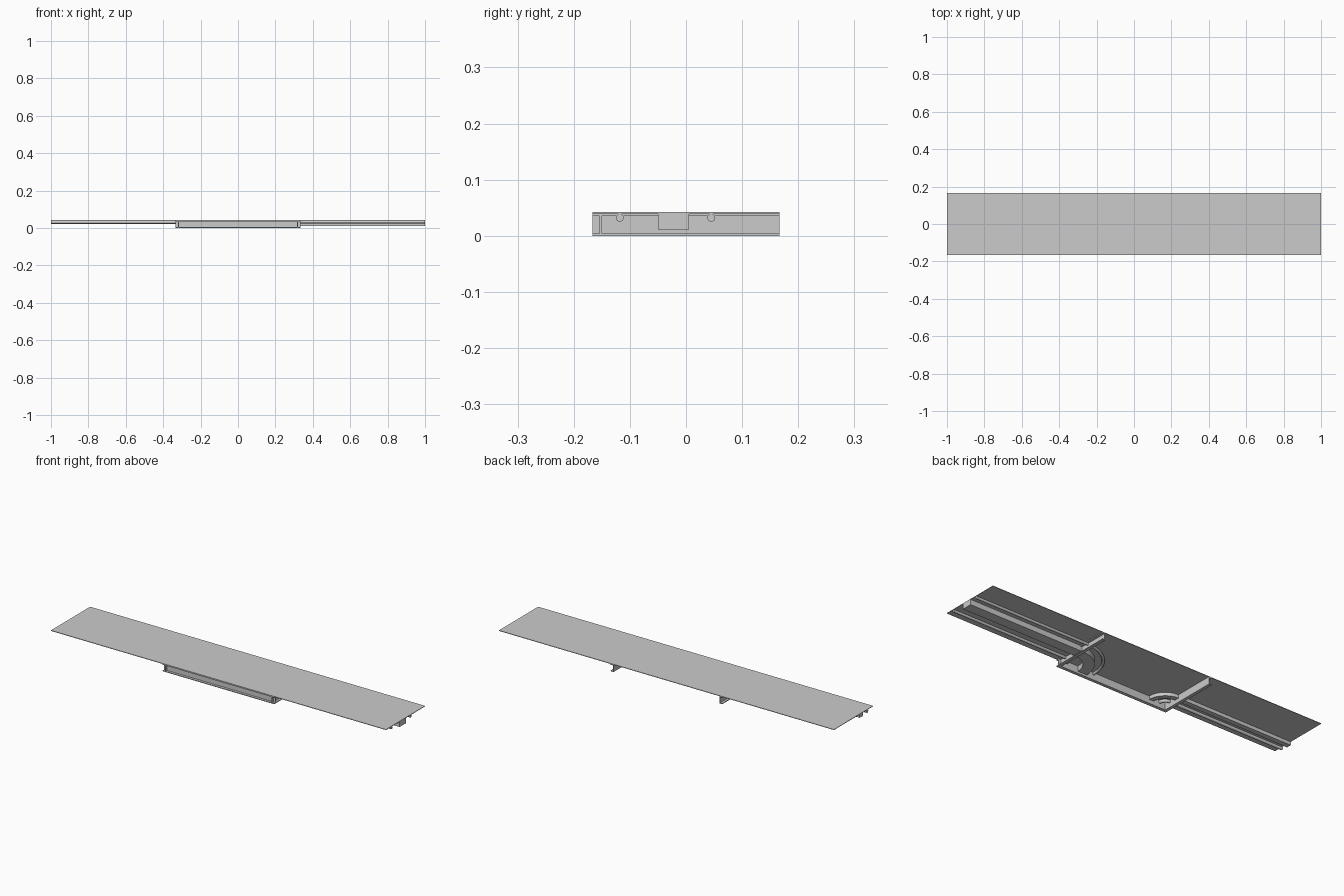
import bpy, bmesh, math

HALF_W = 0.167      # half width of the deck
TRAY = 0.333        # half length of the central frame
TOP = 0.042
DECK_Z = 0.039      # underside of the deck
FLANGE = 0.017      # flange width of the frame channels
T = 0.004           # sheet thickness

if "Cube" in bpy.data.objects:
    bpy.data.objects.remove(bpy.data.objects["Cube"])

grey = bpy.data.materials.new("light_grey")
grey.use_nodes = True
colour = (0.6, 0.6, 0.6, 1)
grey.diffuse_color = colour
grey.node_tree.nodes["Principled BSDF"].inputs["Base Color"].default_value = colour


def sweep(name, stations, smooth=False):
    """Skin a list of matching closed rings and cap both ends."""
    bm = bmesh.new()
    rings = [[bm.verts.new(p) for p in ring] for ring in stations]
    n = len(rings[0])
    for a, b in zip(rings, rings[1:]):
        for i in range(n):
            j = (i + 1) % n
            bm.faces.new((a[i], a[j], b[j], b[i]))
    bm.faces.new(rings[0])
    bm.faces.new(rings[-1])
    bmesh.ops.recalc_face_normals(bm, faces=bm.faces)
    mesh = bpy.data.meshes.new(name)
    bm.to_mesh(mesh)
    bm.free()
    mesh.materials.append(grey)
    obj = bpy.data.objects.new(name, mesh)
    bpy.context.collection.objects.link(obj)
    if smooth:
        bpy.ops.object.select_all(action='DESELECT')
        obj.select_set(True)
        bpy.context.view_layer.objects.active = obj
        bpy.ops.object.shade_smooth_by_angle(angle=math.radians(35))
    return obj


def box(name, x0, x1, y0, y1, z0, z1):
    ring = [(y0, z0), (y1, z0), (y1, z1), (y0, z1)]
    return sweep(name, [[(x, y, z) for y, z in ring] for x in (x0, x1)])


def channel():
    """C section: u runs inward from the open outer side."""
    f, h = FLANGE, DECK_Z
    return [(0, 0), (f, 0), (f, h), (0, h), (0, h - T),
            (f - T, h - T), (f - T, T), (0, T)]


def bent_rail(name, side, section):
    """Run from the end of the deck to the frame, then turn to its front."""
    cx, cy = TRAY - FLANGE, -HALF_W + FLANGE
    stations = [[(side, y, z) for y, z in section]]
    for k in range(17):
        a = math.radians(90 * k / 16)
        stations.append([(side * (cx - (y - cy) * math.sin(a)),
                          cy + (y - cy) * math.cos(a), z) for y, z in section])
    return sweep(name, stations, smooth=True)


def round_section(y, z, r, n=16):
    return [(y + r * math.cos(math.tau * i / n),
             z + r * math.sin(math.tau * i / n)) for i in range(n)]


def box_section(y0, y1, z0):
    return [(y0, z0), (y1, z0), (y1, DECK_Z), (y0, DECK_Z)]


# Deck sheet
box("deck", -1, 1, -HALF_W, HALF_W, DECK_Z, TOP)

# Central frame: front channel and two cross channels
sweep("front_channel", [[(x, -HALF_W + u, z) for u, z in channel()]
                        for x in (-TRAY, TRAY)])
for side, label in ((1, "left"), (-1, "right")):
    sweep(label + "_cross_channel",
          [[(side * (TRAY - u), y, z) for u, z in channel()]
           for y in (-HALF_W, HALF_W)])

# Wide run on the left: duct between two pipes
bent_rail("left_duct", 1, box_section(-0.05, 0.005, 0.011))
bent_rail("left_inner_pipe", 1, round_section(-0.118, 0.032, 0.007))
bent_rail("left_outer_pipe", 1, round_section(0.045, 0.032, 0.007))

# Narrow run on the right: small duct and pipe
bent_rail("right_duct", -1, box_section(-0.08, -0.053, 0.021))
bent_rail("right_pipe", -1, round_section(-0.118, 0.031, 0.008))
